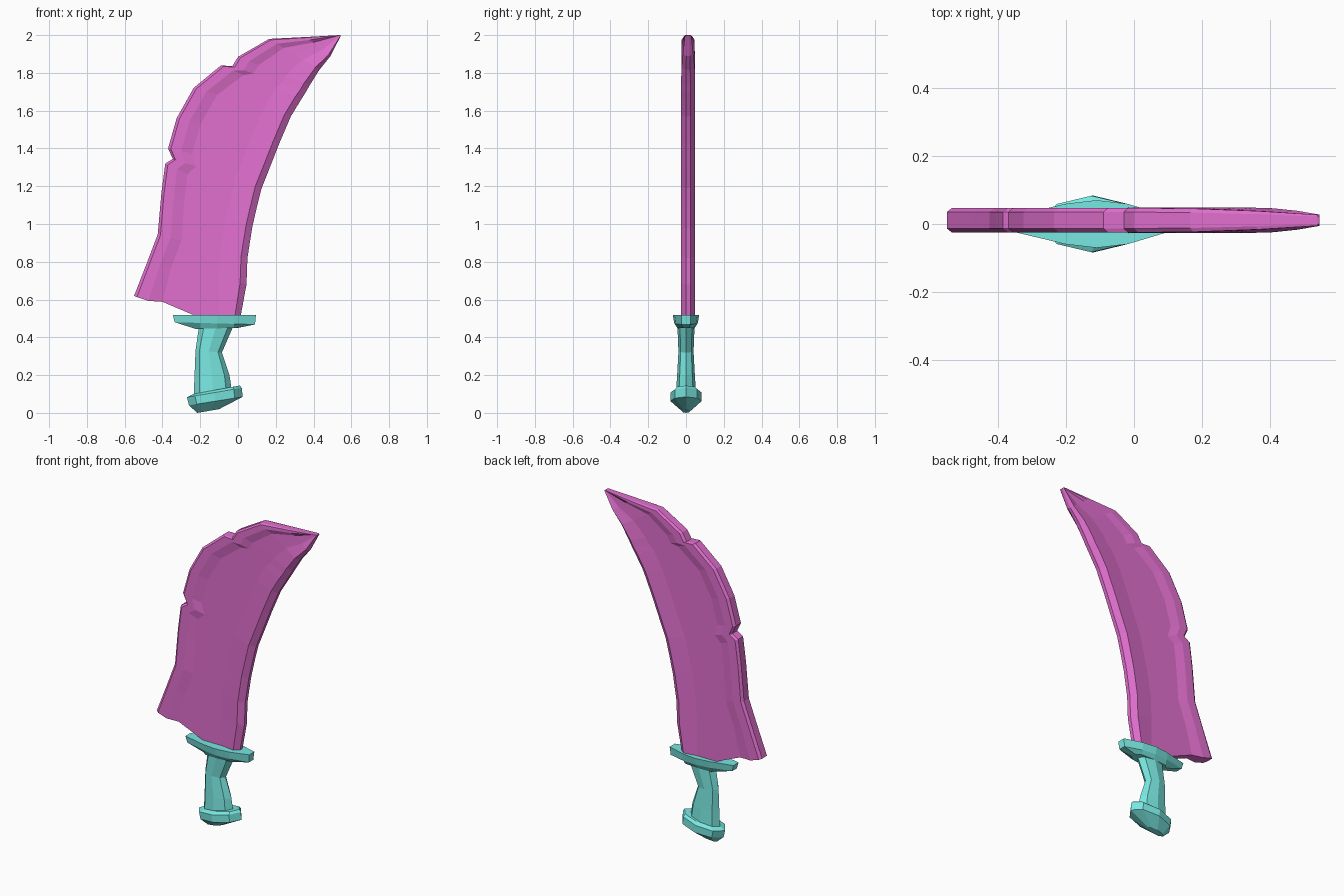
import bpy, bmesh
from math import cos, sin, pi
from mathutils import Vector

if "Cube" in bpy.data.objects:
    bpy.data.objects.remove(bpy.data.objects["Cube"])


def material(name, color):
    m = bpy.data.materials.new(name)
    m.diffuse_color = (*color, 1)
    m.use_nodes = True
    m.node_tree.nodes["Principled BSDF"].inputs["Base Color"].default_value = m.diffuse_color
    return m


MAGENTA = material("blade_magenta", (0.75, 0.16, 0.62))
TEAL = material("handle_teal", (0.19, 0.80, 0.75))


def loft(name, rings, mat):
    """Skin equal-length rings and close both ends with strips of quads."""
    bm = bmesh.new()
    rows = [[bm.verts.new(p) for p in ring] for ring in rings]
    n = len(rows[0])
    for a, b in zip(rows, rows[1:]):
        for j in range(n):
            k = (j + 1) % n
            bm.faces.new((a[j], a[k], b[k], b[j]))
    for r in (rows[0], rows[-1]):
        for j in range(n // 2 - 1):
            bm.faces.new((r[j], r[j + 1], r[n - 2 - j], r[n - 1 - j]))
    bmesh.ops.recalc_face_normals(bm, faces=bm.faces)
    me = bpy.data.meshes.new(name)
    bm.to_mesh(me)
    bm.free()
    me.materials.append(mat)
    ob = bpy.data.objects.new(name, me)
    bpy.context.collection.objects.link(ob)
    return ob


def oval(x0, z0, x1, z1, half_y, n=8):
    """Eight-sided ring spanning (x0, z0) to (x1, z1), tilted if z0 != z1."""
    pts = []
    for i in range(n):
        a = 2 * pi * (i + 0.0) / n
        t = 0.5 - 0.5 * cos(a)
        pts.append((x0 + (x1 - x0) * t, -half_y * sin(a), z0 + (z1 - z0) * t))
    return pts


# Blade: stations of (spine x, spine z, edge x, edge z), with two nicks in the spine
stations = [
    (-0.48, 0.80, 0.045, 0.68), (-0.425, 0.945, 0.05, 0.82),
    (-0.405, 1.17, 0.075, 0.98), (-0.385, 1.32, 0.10, 1.09),
    (-0.345, 1.345, 0.125, 1.19), (-0.37, 1.40, 0.165, 1.29),
    (-0.325, 1.56, 0.22, 1.43), (-0.235, 1.72, 0.28, 1.57),
    (-0.09, 1.84, 0.335, 1.66), (-0.03, 1.835, 0.36, 1.70),
    (0.0, 1.885, 0.38, 1.735), (0.165, 1.98, 0.43, 1.815),
    (0.36, 1.99, 0.49, 1.89), (0.538, 2.0, 0.545, 1.998),
]
# Half thickness: raised spine rim, hollow face, raised cutting bevel
half = [0.024, 0.036, 0.036, 0.024, 0.024, 0.024, 0.037, 0.012]
# Jagged lower end of the blade
base = [(-0.55, 0.62), (-0.535, 0.613), (-0.475, 0.593), (-0.40, 0.588),
        (-0.24, 0.52), (-0.10, 0.49), (-0.02, 0.49), (0.01, 0.49)]


def section(points, thin):
    cy = 0.011
    front = [(x, cy - h * thin, z) for (x, z), h in zip(points, half)]
    back = [(x, cy + h * thin, z) for (x, z), h in zip(points, half)]
    return front + back[::-1]


rings = [section(base, 1.0)]
for i, (sx, sz, ex, ez) in enumerate(stations):
    s, e = Vector((sx, sz)), Vector((ex, ez))
    length = (e - s).length
    d = (e - s) / length
    k = min(1.0, length / 0.45)
    offs = [0, 0.015 * k, 0.07 * k, 0.13 * k, length * 0.5,
            length - 0.15 * k, length - 0.035 * k, length]
    thin = {11: 0.95, 12: 0.75, 13: 0.45}.get(i, 1.0)
    rings.append(section([tuple(s + d * o) for o in offs], thin))
loft("blade", rings, MAGENTA)


# Guard: pointed plate, chamfered underneath towards the grip
def guard_ring(x0, x1, y, z0, z1):
    end = y * 0.36
    plan = [(x0, -end), (-0.20, -y * 0.85), (-0.11, -y), (-0.02, -y * 0.85), (x1, -end)]
    plan += [(x, -v) for x, v in plan[::-1]]
    return [(x, v, z0 + (z1 - z0) * (x - x0) / (x1 - x0)) for x, v in plan]


loft("guard", [
    guard_ring(-0.225, 0.0, 0.045, 0.445, 0.45),
    guard_ring(-0.335, 0.09, 0.062, 0.48, 0.468),
    guard_ring(-0.345, 0.095, 0.07, 0.518, 0.518),
], TEAL)

# Grip: waisted, leaning handle
loft("grip", [
    oval(-0.235, 0.08, -0.03, 0.10, 0.054),
    oval(-0.23, 0.20, -0.045, 0.20, 0.047),
    oval(-0.225, 0.33, -0.085, 0.32, 0.040),
    oval(-0.205, 0.47, -0.02, 0.47, 0.046),
], TEAL)

# Pommel: tilted band with a blunt pointed underside
loft("pommel", [
    oval(-0.235, 0.10, 0.01, 0.145, 0.062),
    oval(-0.27, 0.083, 0.02, 0.132, 0.083),
    oval(-0.26, 0.04, 0.025, 0.085, 0.083),
    oval(-0.215, 0.0, -0.10, 0.02, 0.022),
], TEAL)
